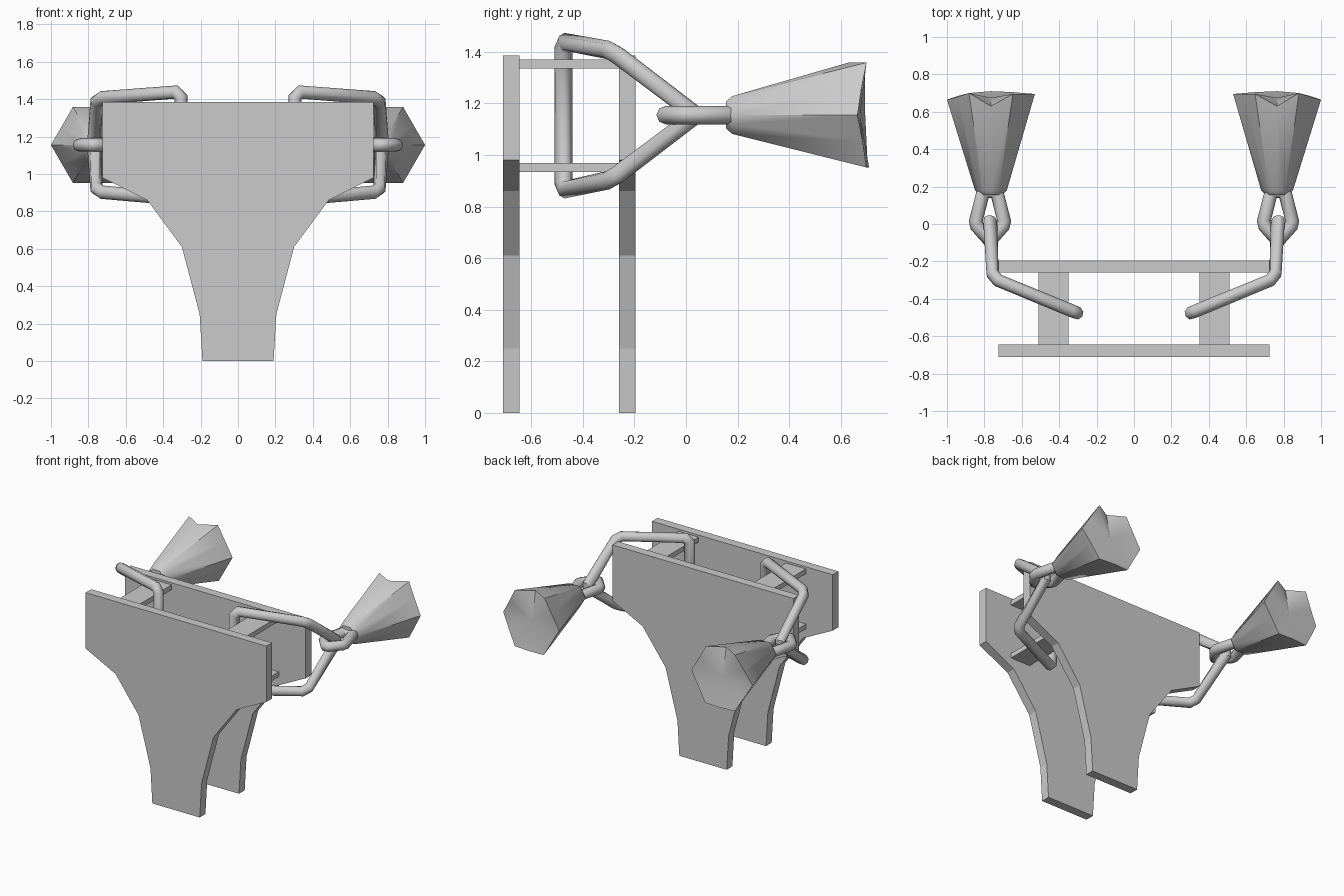
import bpy, bmesh, math
from mathutils import Vector

if "Cube" in bpy.data.objects:
    bpy.data.objects.remove(bpy.data.objects["Cube"])


def make(name, verts, faces, smooth=False):
    me = bpy.data.meshes.new(name)
    me.from_pydata(verts, [], faces)
    bm = bmesh.new()
    bm.from_mesh(me)
    bmesh.ops.recalc_face_normals(bm, faces=bm.faces)
    bm.to_mesh(me)
    bm.free()
    ob = bpy.data.objects.new(name, me)
    bpy.context.collection.objects.link(ob)
    if smooth:
        bpy.ops.object.select_all(action='DESELECT')
        ob.select_set(True)
        bpy.context.view_layer.objects.active = ob
        bpy.ops.object.shade_smooth_by_angle(angle=math.radians(48))
    return ob


def mirror(ob):
    ob.modifiers.new("mirror", 'MIRROR').use_axis[0] = True


def tube_loop(name, corners, r, cut, sides=8):
    # closed tube through the corners, each corner chamfered
    pts, n = [], len(corners)
    cs = [Vector(c) for c in corners]
    for i, c in enumerate(cs):
        for q in (cs[i - 1], cs[(i + 1) % n]):
            pts.append(c + (q - c).normalized() * cut)
    m = len(pts)
    axis = sum(((cs[i - 1] - cs[0]).cross(cs[i] - cs[0]) for i in range(1, n)), Vector()).normalized()
    verts, faces = [], []
    for i, p in enumerate(pts):
        d = (p - pts[i - 1]).normalized()
        e = (pts[(i + 1) % m] - p).normalized()
        t = (d + e).normalized()
        side = t.cross(axis).normalized()
        miter = 1 / max(t.dot(d), 0.6)
        up = side.cross(t).normalized()
        for k in range(sides):
            a = 2 * math.pi * k / sides
            verts.append(p + side * (r * math.cos(a) * miter) + up * (r * math.sin(a)))
    for i in range(m):
        for k in range(sides):
            k2, j = (k + 1) % sides, (i + 1) % m
            faces.append((i * sides + k, i * sides + k2, j * sides + k2, j * sides + k))
    ob = make(name, verts, faces, True)
    mirror(ob)


def box(name, lo, hi):
    v = [(x, y, z) for x in (lo[0], hi[0]) for y in (lo[1], hi[1]) for z in (lo[2], hi[2])]
    f = [(0, 1, 3, 2), (4, 6, 7, 5), (0, 4, 5, 1), (2, 3, 7, 6), (0, 2, 6, 4), (1, 5, 7, 3)]
    return make(name, v, f)


# two tapered plates
half = [(0.19, 0), (0.205, 0.25), (0.30, 0.61), (0.485, 0.86), (0.725, 0.98), (0.725, 1.385)]
outline = half + [(-x, z) for x, z in reversed(half)]
n = len(outline)
for name, y0, y1 in (("front_plate", -0.71, -0.645), ("back_plate", -0.26, -0.195)):
    verts = [(x, y, z) for y in (y0, y1) for x, z in outline]
    faces = [tuple(range(n)), tuple(range(2 * n - 1, n - 1, -1))]
    faces += [(i, (i + 1) % n, n + (i + 1) % n, n + i) for i in range(n)]
    make(name, verts, faces)

# flat bars joining the plates
for name, z in (("upper_bar", 1.335), ("lower_bar", 0.935)):
    mirror(box(name, (0.35, -0.65, z), (0.51, -0.25, z + 0.035)))

# large bent rings hooked round the bars
tube_loop("large_ring", [(0.305, -0.475, 1.44), (0.755, -0.29, 1.405), (0.77, 0.04, 1.155),
                         (0.755, -0.29, 0.905), (0.305, -0.475, 0.865)], 0.035, 0.03)

# small rings linking the bells
tube_loop("small_ring", [(0.77, -0.09, 1.155), (0.85, 0.0, 1.155), (0.805, 0.175, 1.155),
                         (0.735, 0.175, 1.155), (0.69, 0.0, 1.155)], 0.036, 0.015)

# six-sided bells with an uneven mouth
cx, cz = 0.765, 1.155
mouth = [0.665, 0.685, 0.70, 0.62, 0.70, 0.695, 0.695, 0.70, 0.71, 0.71, 0.70, 0.685]
verts, faces = [], []
for r, y in ((0.06, 0.155), (0.085, 0.18), (0.235, None)):
    for k in range(12):
        a = math.pi * k / 6
        rr = r * (1 if k % 2 == 0 else math.cos(math.pi / 6))
        verts.append((cx + rr * math.cos(a), mouth[0] if y is None else y, cz + rr * math.sin(a)))
# rim depth: corners sit on multiples of 60 degrees, midpoints between
for k in range(12):
    x, _, z = verts[24 + k]
    depth = {0: 0.665, 1: 0.68, 2: 0.70, 3: 0.63, 4: 0.695, 5: 0.695,
             6: 0.695, 7: 0.70, 8: 0.705, 9: 0.71, 10: 0.70, 11: 0.685}[k]
    verts[24 + k] = (x, depth, z)
for s in (0, 12):
    faces += [(s + k, s + (k + 1) % 12, s + 12 + (k + 1) % 12, s + 12 + k) for k in range(12)]
faces.append(tuple(range(12)))
verts.append((cx, 0.675, cz))
faces += [(24 + k, 24 + (k + 1) % 12, 36) for k in range(12)]
mirror(make("bell", verts, faces, True))
